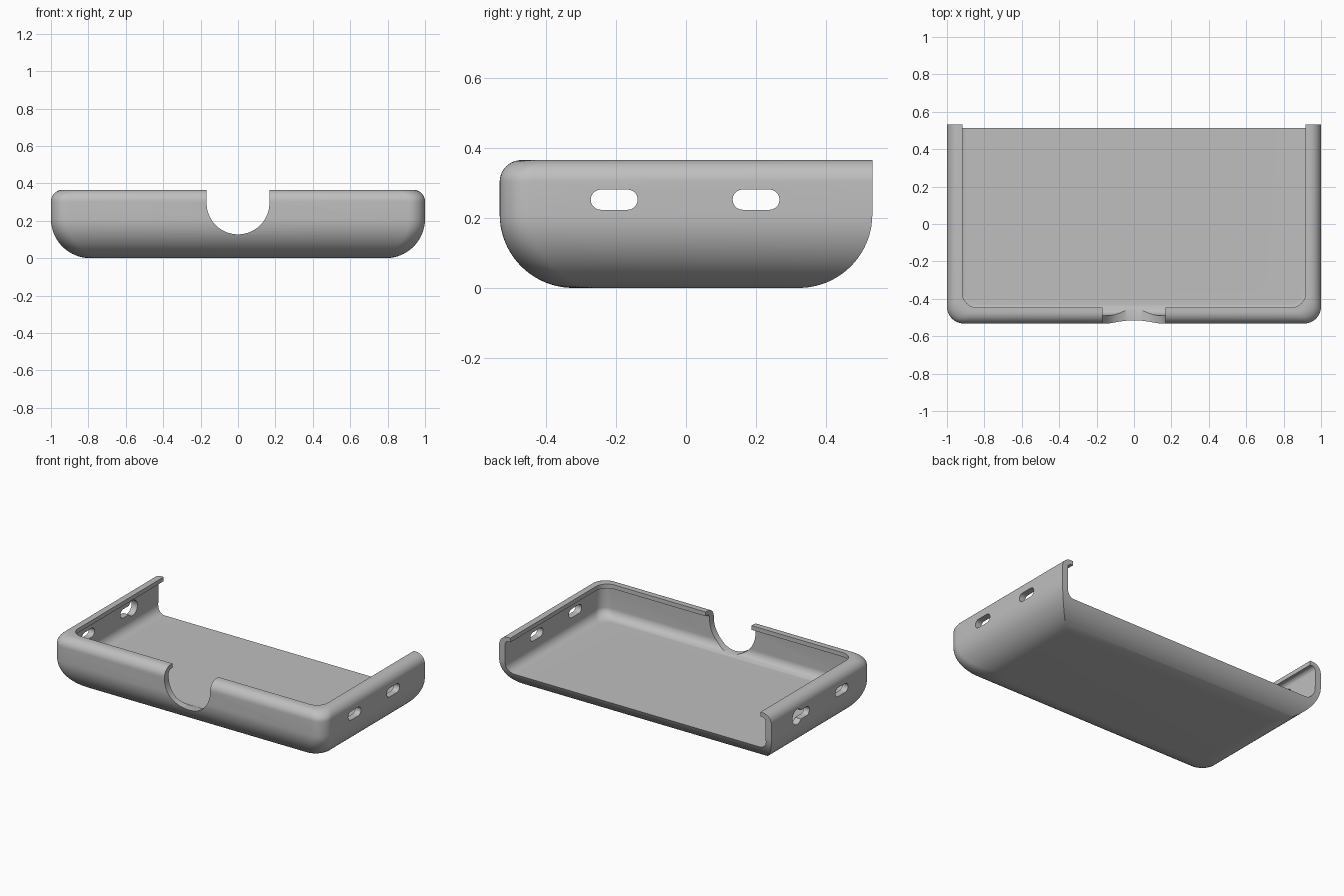
import bpy, bmesh
from math import sin, cos, pi
from mathutils import Vector

if "Cube" in bpy.data.objects:
    bpy.data.objects.remove(bpy.data.objects["Cube"], do_unlink=True)

grey = bpy.data.materials.new("mid grey")
grey.use_nodes = True
COLOUR = (0.52, 0.52, 0.52, 1)
grey.diffuse_color = COLOUR
grey.node_tree.nodes["Principled BSDF"].inputs["Base Color"].default_value = COLOUR


def loft(name, rings):
    """Closed solid through rings that all have the same number of points."""
    bm = bmesh.new()
    loops = [[bm.verts.new(p) for p in ring] for ring in rings]
    for a, b in zip(loops, loops[1:]):
        for i in range(len(a)):
            j = (i + 1) % len(a)
            bm.faces.new((a[i], a[j], b[j], b[i]))
    bm.faces.new(loops[0])
    bm.faces.new(loops[-1])
    bmesh.ops.recalc_face_normals(bm, faces=bm.faces)
    mesh = bpy.data.meshes.new(name)
    bm.to_mesh(mesh)
    bm.free()
    mesh.materials.append(grey)
    obj = bpy.data.objects.new(name, mesh)
    bpy.context.collection.objects.link(obj)
    return obj


def arc(cx, cy, r, start, end, steps):
    return [(cx + r * cos(start + (end - start) * i / steps),
             cy + r * sin(start + (end - start) * i / steps)) for i in range(steps + 1)]


def plan(hx, front, back, r, z):
    """Outline with rounded front corners and square back corners."""
    pts = [(hx, back), (-hx, back)]
    pts += arc(-hx + r, front + r, r, pi, 1.5 * pi, 10)
    pts += arc(hx - r, front + r, r, 1.5 * pi, 2 * pi, 10)
    return [Vector((x, y, z)) for x, y in pts]


def tray(name, hx, front, back, corner, z0, z1, r_low, r_top, curve_back):
    """Block with rounded lower and upper edges; the back may curve under too."""
    rings = []
    for d, z in arc(r_low, z0 + r_low, r_low, 1.5 * pi, pi, 20):
        rings.append(plan(hx - d, front + d, back - d * curve_back, corner, z))
    for d, z in arc(r_top, z1 - r_top, r_top, pi, 0.5 * pi, 10):
        rings.append(plan(hx - d, front + d, back, corner, z))
    return loft(name, rings)


def prism(name, profile, axis, start, end):
    """Extrude a profile along x (profile in y, z) or along y (profile in x, z)."""
    def ring(t):
        return [Vector((t, u, v)) if axis == "x" else Vector((u, t, v)) for u, v in profile]
    return loft(name, [ring(start), ring(end)])


def cut(target, cutter):
    cutter.hide_render = True
    mod = target.modifiers.new("cut", "BOOLEAN")
    mod.operation = "DIFFERENCE"
    mod.solver = "EXACT"
    mod.object = cutter
    bpy.context.view_layer.objects.active = target
    bpy.ops.object.modifier_apply(modifier=mod.name)
    bpy.data.objects.remove(cutter, do_unlink=True)


# Outer body
shell = tray("case_shell", 1, -0.532, 0.532, 0.09, 0, 0.365, 0.21, 0.062, 1)

# Hollow, open through the back, and the opening inside the top lip
cut(shell, tray("hollow", 0.957, -0.488, 0.8, 0.07, 0.122, 0.337, 0.06, 0.025, 0))
cut(shell, loft("lip_opening", [plan(0.918, -0.447, 0.8, 0.08, z) for z in (0.25, 0.5)]))

# Thumb notch in the front wall
R = 0.168
notch = arc(0, 0.295, R, pi, 2 * pi, 32) + [(R, 0.5), (-R, 0.5)]
cut(shell, prism("thumb_notch", notch, "y", -0.7, -0.4))

# Rounded slots through both side walls
for y in (-0.205, 0.2):
    slot = (arc(y + 0.038, 0.252, 0.029, -pi / 2, pi / 2, 10)
            + arc(y - 0.038, 0.252, 0.029, pi / 2, 1.5 * pi, 10))
    cut(shell, prism("side_slot", slot, "x", -1.2, 1.2))

# Round port merging with the rear slot of one side
port = arc(0.262, 0.252, 0.05, 0, 2 * pi, 28)[:-1]
cut(shell, prism("round_port", port, "x", -1.2, -0.8))

# Smooth shading with sharp rims
bpy.ops.object.select_all(action="DESELECT")
shell.select_set(True)
bpy.context.view_layer.objects.active = shell
bpy.ops.object.shade_smooth_by_angle(angle=0.6)
